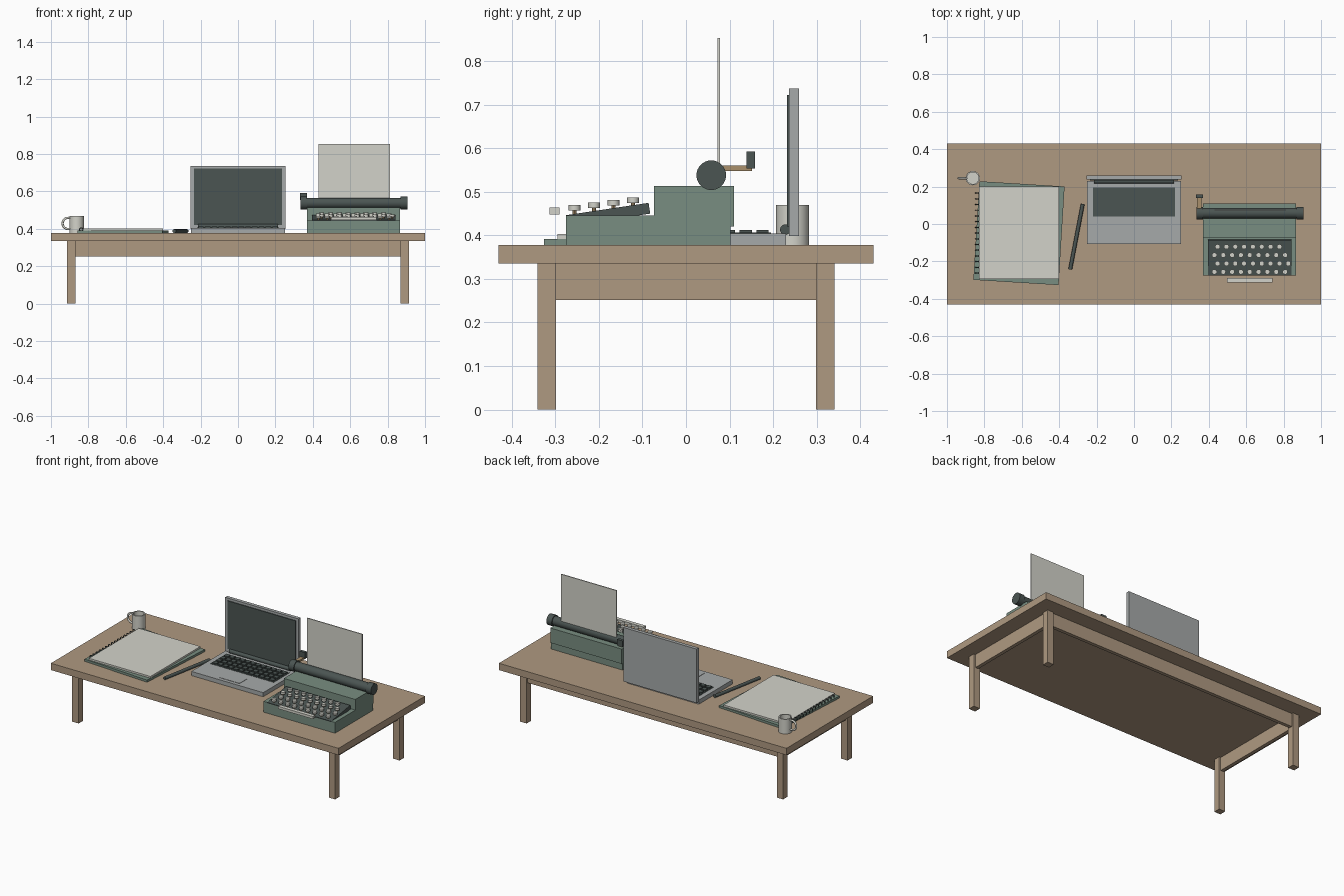
import bpy, bmesh, math
from mathutils import Matrix, Vector

if "Cube" in bpy.data.objects:
    bpy.data.objects.remove(bpy.data.objects["Cube"])


def material(name, rgb):
    m = bpy.data.materials.new(name)
    m.diffuse_color = (*rgb, 1)
    m.use_nodes = True
    m.node_tree.nodes["Principled BSDF"].inputs["Base Color"].default_value = m.diffuse_color
    return m


WOOD = material("wood", (0.43, 0.32, 0.22))
GREEN = material("green", (0.19, 0.27, 0.22))
DARK = material("charcoal", (0.07, 0.09, 0.085))
PAPER = material("paper", (0.65, 0.65, 0.59))
METAL = material("metal", (0.38, 0.40, 0.40))
BRASS = material("brass", (0.40, 0.28, 0.15))


def finish(name, bm, mat, smooth=False):
    me = bpy.data.meshes.new(name)
    bm.to_mesh(me)
    bm.free()
    me.materials.append(mat)
    ob = bpy.data.objects.new(name, me)
    bpy.context.collection.objects.link(ob)
    if smooth:
        bpy.context.view_layer.objects.active = ob
        ob.select_set(True)
        bpy.ops.object.shade_smooth_by_angle()
        ob.select_set(False)
    return ob


def add_box(bm, x, y, z):
    size = Matrix.Diagonal((x[1] - x[0], y[1] - y[0], z[1] - z[0], 1))
    mid = Matrix.Translation((sum(x) / 2, sum(y) / 2, sum(z) / 2))
    bmesh.ops.create_cube(bm, size=1, matrix=mid @ size)


def box(name, x, y, z, mat):
    bm = bmesh.new()
    add_box(bm, x, y, z)
    return finish(name, bm, mat)


def add_rod(bm, a, b, r, sides=24):
    a, b = Vector(a), Vector(b)
    rot = (b - a).to_track_quat('Z', 'Y').to_matrix().to_4x4()
    bmesh.ops.create_cone(bm, cap_ends=True, segments=sides, radius1=r, radius2=r,
                          depth=(b - a).length,
                          matrix=Matrix.Translation((a + b) / 2) @ rot)


def rod(name, a, b, r, mat, sides=24):
    bm = bmesh.new()
    add_rod(bm, a, b, r, sides)
    return finish(name, bm, mat, True)


def ring(name, loc, rot, big, small, mat, sides=(24, 8)):
    bpy.ops.mesh.primitive_torus_add(location=loc, rotation=rot, major_radius=big,
                                     minor_radius=small, major_segments=sides[0],
                                     minor_segments=sides[1])
    ob = bpy.context.object
    ob.name = name
    ob.data.materials.append(mat)
    bpy.ops.object.shade_smooth_by_angle()
    ob.select_set(False)
    return ob


# Table
TOP = 0.378
box("table_top", (-1, 1), (-0.43, 0.43), (0.335, TOP), WOOD)
for sx, side in ((-1, "left"), (1, "right")):
    for sy, end in ((-1, "front"), (1, "back")):
        cx, cy = sx * 0.892, sy * 0.32
        box(f"{end}_{side}_leg", (cx - 0.022, cx + 0.022), (cy - 0.021, cy + 0.021), (0, 0.335), WOOD)
    cx = sx * 0.892
    box(f"{side}_apron", (cx - 0.011, cx + 0.011), (-0.3, 0.3), (0.252, 0.335), WOOD)
box("back_apron", (-0.87, 0.87), (0.309, 0.331), (0.252, 0.335), WOOD)

# Laptop base, keyboard and trackpad
box("laptop_base", (-0.25, 0.25), (-0.107, 0.23), (TOP, 0.404), METAL)
box("laptop_key_well", (-0.22, 0.22), (0.04, 0.195), (0.402, 0.406), DARK)
bm = bmesh.new()
for row in range(4):
    for col in range(12):
        x, y = -0.198 + col * 0.036, 0.06 + row * 0.0385
        add_box(bm, (x - 0.014, x + 0.014), (y - 0.014, y + 0.014), (0.405, 0.412))
finish("laptop_keys", bm, DARK)
box("trackpad", (-0.07, 0.07), (-0.085, -0.012), (0.403, 0.406), METAL)

# Laptop lid and hinge
box("laptop_lid", (-0.255, 0.255), (0.237, 0.259), (0.398, 0.737), METAL)
box("laptop_screen", (-0.236, 0.236), (0.232, 0.238), (0.42, 0.722), DARK)
rod("laptop_hinge", (-0.215, 0.228, 0.413), (0.215, 0.228, 0.413), 0.012, DARK)

# Typewriter body
box("typewriter_lower_body", (0.37, 0.867), (-0.275, 0.102), (TOP, 0.446), GREEN)
box("typewriter_upper_body", (0.37, 0.867), (-0.073, 0.11), (0.42, 0.513), GREEN)

# Typewriter sloped key bed
bed = box("typewriter_key_bed", (-0.223, 0.223), (-0.096, 0.096), (-0.0125, 0.0125), DARK)
bed.location = (0.618, -0.179, 0.448)
bed.rotation_euler.x = math.radians(8.5)

# Typewriter round keys on stems
caps, stems = bmesh.new(), bmesh.new()
for row, (x0, count) in enumerate(((0.43, 9), (0.447, 9), (0.43, 9), (0.447, 8))):
    y, z = -0.256 + row * 0.0448, 0.4635 + row * 0.0056
    for col in range(count):
        x = x0 + col * 0.0472
        add_rod(caps, (x, y, z - 0.0065), (x, y, z + 0.0065), 0.0135, 16)
        add_rod(stems, (x, y, z - 0.022), (x, y, z - 0.006), 0.005, 8)
finish("typewriter_key_caps", caps, PAPER, True)
finish("typewriter_key_stems", stems, BRASS, True)
box("typewriter_space_bar", (0.498, 0.74), (-0.314, -0.29), (0.448, 0.464), PAPER)

# Typewriter roller, knobs, return lever and sheet
AY, AZ = 0.058, 0.538
rod("roller", (0.365, AY, AZ), (0.872, AY, AZ), 0.028, DARK, 32)
for name, x in (("left_roller_knob", 0.333), ("right_roller_knob", 0.87)):
    rod(name, (x, AY, AZ), (x + 0.037, AY, AZ), 0.034, DARK, 32)
box("return_lever_arm", (0.338, 0.362), (0.065, 0.152), (0.548, 0.56), BRASS)
box("return_lever_grip", (0.331, 0.369), (0.139, 0.158), (0.554, 0.593), DARK)
box("typewriter_sheet", (0.43, 0.813), (0.072, 0.078), (0.53, 0.853), PAPER)

# Notebook with turned cover, pages and ring binding
NB, turn = Vector((-0.615, -0.049, 0)), math.radians(-3.5)
cover = box("notebook_cover", (-0.228, 0.228), (-0.264, 0.264), (TOP, 0.392), GREEN)
cover.location = NB
cover.rotation_euler.z = turn
box("notebook_pages", (-0.83, -0.402), (-0.295, 0.2), (0.391, 0.403), PAPER)
for i in range(15):
    y = 0.165 - i * 0.0305
    ring("notebook_ring", (-0.838, y, 0.396), (math.pi / 2, 0, 0), 0.009, 0.003, DARK, (12, 6))

# Pen
rod("pen", (-0.274, 0.107, TOP + 0.01), (-0.341, -0.243, TOP + 0.01), 0.01, DARK, 16)

# Mug: lathed wall with a hollow inside, plus handle
MX, MY = -0.862, 0.245
bm = bmesh.new()
profile = [(0, TOP), (0.038, TOP), (0.038, 0.47), (0.031, 0.47), (0.031, 0.39), (0, 0.39)]
verts = [bm.verts.new((MX + r, MY, z)) for r, z in profile]
edges = [bm.edges.new(p) for p in zip(verts, verts[1:])]
bmesh.ops.spin(bm, geom=verts + edges, cent=(MX, MY, 0), axis=(0, 0, 1),
               angle=math.tau, steps=32)
bmesh.ops.remove_doubles(bm, verts=bm.verts, dist=1e-5)
bmesh.ops.recalc_face_normals(bm, faces=bm.faces)
finish("mug", bm, PAPER, True)

# Mug handle as a beveled arc ending in the wall
curve = bpy.data.curves.new("mug_handle", 'CURVE')
curve.dimensions = '3D'
curve.bevel_depth = 0.006
curve.bevel_resolution = 2
curve.use_fill_caps = True
sp = curve.splines.new('POLY')
sp.points.add(16)
for i, p in enumerate(sp.points):
    a = math.radians(60 + 240 * i / 16)
    p.co = (-0.908 + 0.03 * math.cos(a), MY, 0.429 + 0.03 * math.sin(a), 1)
curve.materials.append(PAPER)
bpy.context.collection.objects.link(bpy.data.objects.new("mug_handle", curve))
